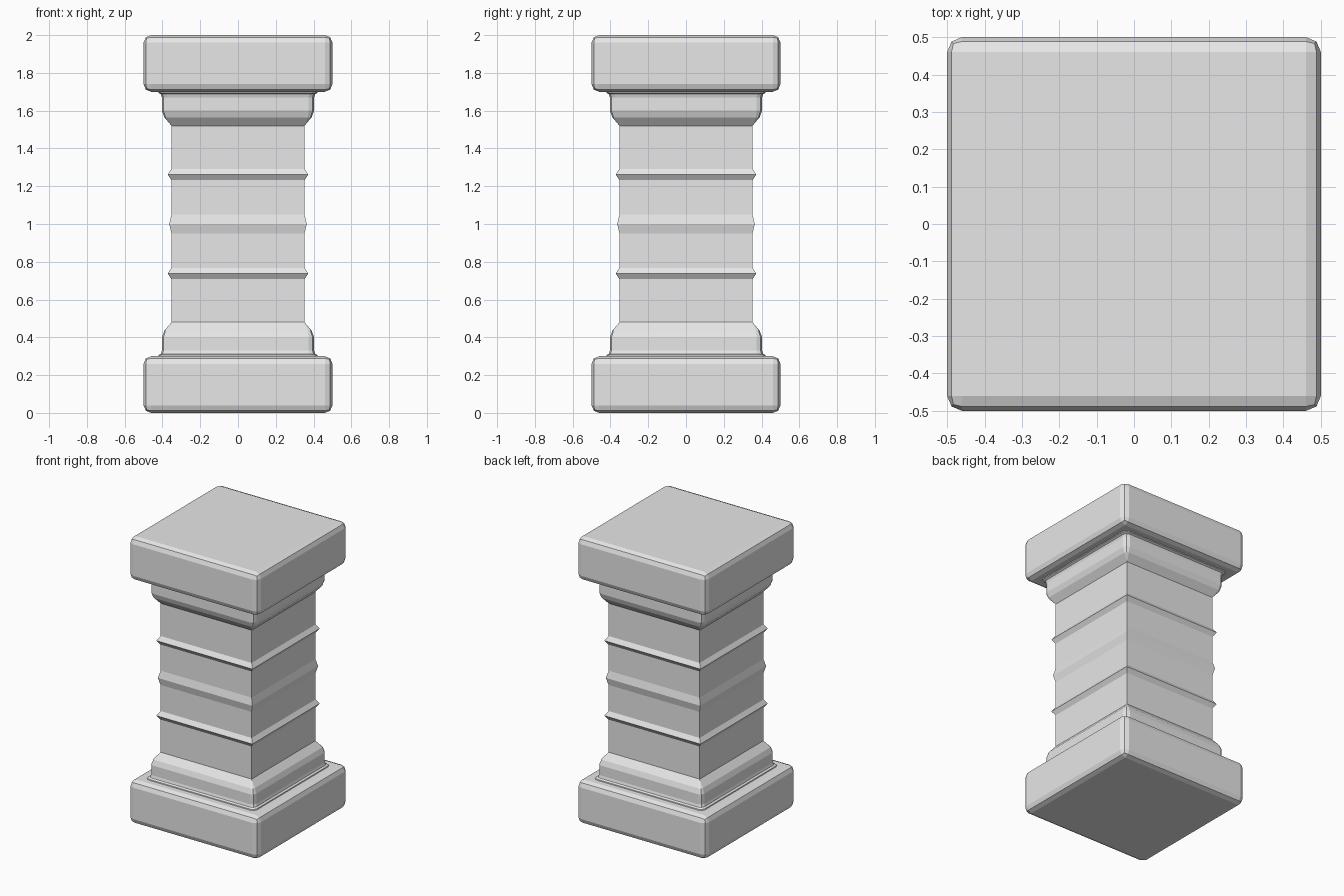
import bpy, bmesh

old = bpy.data.objects.get("Cube")
if old:
    bpy.data.objects.remove(old, do_unlink=True)

# Single stone colour
stone = bpy.data.materials.new("grey stone")
stone.use_nodes = True
stone.diffuse_color = (0.8, 0.8, 0.8, 1)
stone.node_tree.nodes["Principled BSDF"].inputs["Base Color"].default_value = (0.8, 0.8, 0.8, 1)


def square_ring(half, corner):
    """Square outline whose corners are cut in two steps of a round."""
    quarter = [(half, half - corner),
               (half - corner * 0.29, half - corner * 0.29),
               (half - corner, half)]
    points = []
    for _ in range(4):
        points += quarter
        quarter = [(-y, x) for x, y in quarter]
    return points


def loft(name, levels):
    """Stack square rings given as (height, half width, corner cut)."""
    bm = bmesh.new()
    rings = [[bm.verts.new((x, y, z)) for x, y in square_ring(half, corner)]
             for z, half, corner in levels]
    for low, high in zip(rings, rings[1:]):
        for i in range(12):
            j = (i + 1) % 12
            bm.faces.new((low[i], low[j], high[j], high[i]))
    bm.faces.new(rings[0][::-1])
    bm.faces.new(rings[-1])
    bmesh.ops.remove_doubles(bm, verts=bm.verts, dist=0.0005)
    bmesh.ops.recalc_face_normals(bm, faces=bm.faces)
    mesh = bpy.data.meshes.new(name)
    bm.to_mesh(mesh)
    bm.free()
    mesh.materials.append(stone)
    obj = bpy.data.objects.new(name, mesh)
    bpy.context.collection.objects.link(obj)
    return obj


def slab(name, z):
    """Square block with rounded edges."""
    bpy.ops.mesh.primitive_cube_add(size=1, location=(0, 0, z))
    obj = bpy.context.object
    obj.name = name
    obj.scale = (1, 1, 0.3)
    bpy.ops.object.transform_apply(location=False, rotation=False, scale=True)
    obj.data.materials.append(stone)
    bevel = obj.modifiers.new("rounded edges", 'BEVEL')
    bevel.width = 0.04
    bevel.segments = 2


# Base and cap blocks
slab("base_block", 0.15)
slab("cap_block", 1.85)

# Flared collars, the upper one upside down
collar = [(0.29, 0.425, 0.03), (0.306, 0.42, 0.03), (0.313, 0.408, 0.03),
          (0.33, 0.403, 0.03), (0.40, 0.403, 0.03), (0.435, 0.39, 0.02),
          (0.48, 0.352, 0)]
loft("lower_collar", collar)
loft("upper_collar", [(2 - z, half, corner) for z, half, corner in reversed(collar)])

# Square shaft with three pointed ridges
shaft = [(0.47, 0.352, 0)]
for z, reach, spread in ((0.738, 0.372, 0.03), (1.0, 0.364, 0.05), (1.262, 0.372, 0.03)):
    shaft += [(z - spread, 0.352, 0), (z, reach, 0), (z + spread, 0.352, 0)]
shaft.append((1.53, 0.352, 0))
loft("shaft", shaft)
